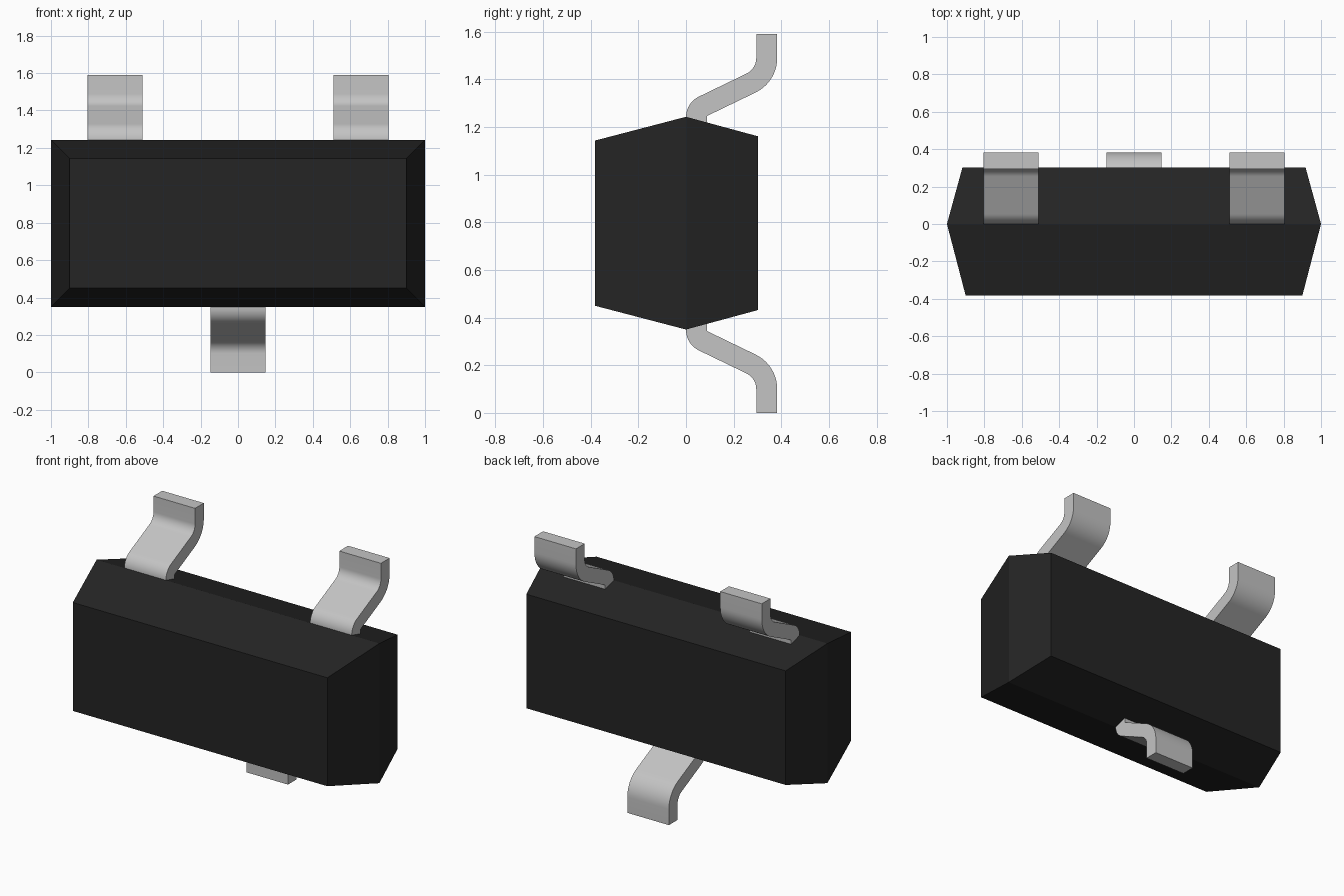
import bpy, bmesh, math

cube = bpy.data.objects.get("Cube")
if cube:
    bpy.data.objects.remove(cube, do_unlink=True)


def material(name, rgb):
    m = bpy.data.materials.new(name)
    m.use_nodes = True
    m.diffuse_color = (*rgb, 1)
    bsdf = next(n for n in m.node_tree.nodes if n.type == 'BSDF_PRINCIPLED')
    bsdf.inputs["Base Color"].default_value = (*rgb, 1)
    return m


black = material("black plastic", (0.018, 0.018, 0.018))
metal = material("tinned metal", (0.55, 0.55, 0.55))


def finish(bm, name, mat):
    bmesh.ops.recalc_face_normals(bm, faces=bm.faces)
    me = bpy.data.meshes.new(name)
    bm.to_mesh(me)
    bm.free()
    me.materials.append(mat)
    ob = bpy.data.objects.new(name, me)
    bpy.context.collection.objects.link(ob)
    return ob


# Moulded case: three rectangular rings lofted from front to back
bm = bmesh.new()
rings = []
for y, hx, z0, z1 in ((-0.383, 0.90, 0.45, 1.143),
                      (0.0, 1.00, 0.35, 1.243),
                      (0.303, 0.917, 0.432, 1.161)):
    rings.append([bm.verts.new(p) for p in
                  ((-hx, y, z0), (hx, y, z0), (hx, y, z1), (-hx, y, z1))])
for a, b in zip(rings, rings[1:]):
    for i in range(4):
        j = (i + 1) % 4
        bm.faces.new((a[i], a[j], b[j], b[i]))
bm.faces.new(rings[0])
bm.faces.new(rings[-1])
finish(bm, "case", black)


# Bent lead: S-shaped strip profile in y and z, extruded along x
BEND = math.radians(64)
STEPS = 10
MID_Z = 0.795


def arc(cy, cz, r, a0, a1):
    return [(cy + r * math.cos(a0 + (a1 - a0) * i / STEPS),
             cz + r * math.sin(a0 + (a1 - a0) * i / STEPS))
            for i in range(STEPS + 1)]


def strip_side(y_root, r_low, y_tip, r_high):
    low = arc(0.095, 1.242, r_low, math.pi, math.pi - BEND)
    high = arc(0.222, 1.49, r_high, -BEND, 0)
    return [(y_root, 1.10)] + low + high + [(y_tip, 1.59)]


profile = (strip_side(0.0, 0.095, 0.295, 0.073)
           + strip_side(0.088, 0.007, 0.383, 0.161)[::-1])


def lead(name, x, flipped=False):
    bm = bmesh.new()
    verts = [bm.verts.new((x - 0.147, y, 2 * MID_Z - z if flipped else z))
             for y, z in profile]
    face = bm.faces.new(verts)
    out = bmesh.ops.extrude_face_region(bm, geom=[face])
    moved = [g for g in out["geom"] if isinstance(g, bmesh.types.BMVert)]
    bmesh.ops.translate(bm, vec=(0.294, 0, 0), verts=moved)
    ob = finish(bm, name, metal)
    bpy.ops.object.select_all(action='DESELECT')
    ob.select_set(True)
    bpy.context.view_layer.objects.active = ob
    bpy.ops.object.shade_smooth_by_angle(angle=math.radians(30))


lead("top_lead_left", 0.657)
lead("top_lead_right", -0.657)
lead("bottom_lead", 0.0, flipped=True)
